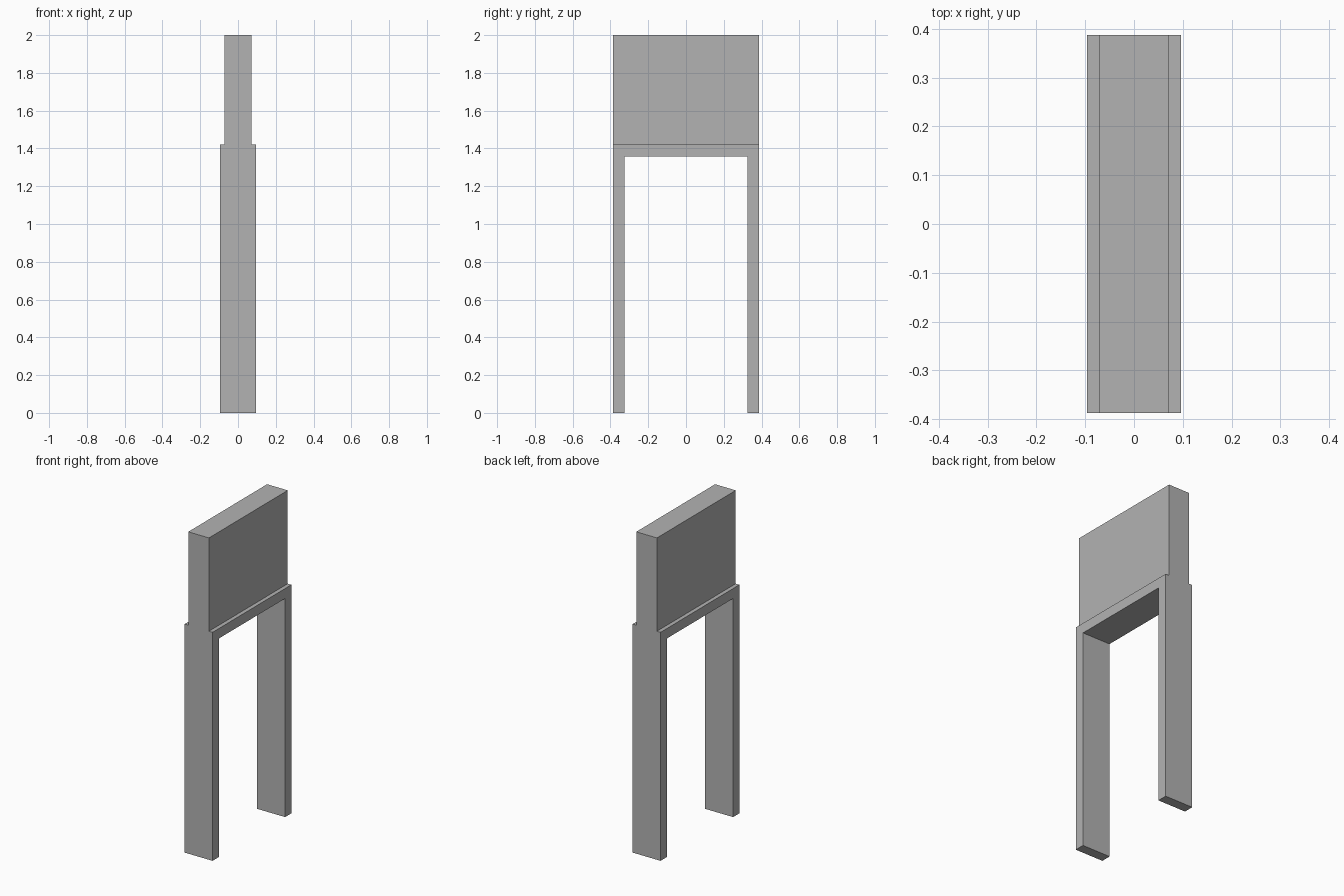
import bpy
import bmesh
from mathutils import Vector

old = bpy.data.objects.get("Cube")
if old:
    bpy.data.objects.remove(old, do_unlink=True)

HALF_DEPTH = 0.387    # shared by frame and panel, along y
FRAME_HALF = 0.096    # frame half width, along x
PANEL_HALF = 0.071    # panel half width, along x
BAR = 0.062           # thickness of legs and crossbar
SHOULDER = 1.42       # top of the frame
TOP = 2.0

grey = bpy.data.materials.new("plain_grey")
colour = (0.45, 0.45, 0.45, 1)
grey.use_nodes = True
grey.diffuse_color = colour
grey.node_tree.nodes["Principled BSDF"].inputs["Base Color"].default_value = colour


def extrude_profile(name, profile, half):
    """Extrude a closed (y, z) outline across x, centred on x = 0."""
    bm = bmesh.new()
    face = bm.faces.new([bm.verts.new((-half, y, z)) for y, z in profile])
    result = bmesh.ops.extrude_face_region(bm, geom=[face])
    moved = [v for v in result["geom"] if isinstance(v, bmesh.types.BMVert)]
    bmesh.ops.translate(bm, verts=moved, vec=Vector((2 * half, 0, 0)))
    bmesh.ops.recalc_face_normals(bm, faces=bm.faces)
    mesh = bpy.data.meshes.new(name)
    bm.to_mesh(mesh)
    bm.free()
    mesh.materials.append(grey)
    obj = bpy.data.objects.new(name, mesh)
    bpy.context.collection.objects.link(obj)
    return obj


# Two legs joined by a crossbar: half the outline, mirrored in y
inner = HALF_DEPTH - BAR
half_outline = [(inner, SHOULDER - BAR), (inner, 0),
                (HALF_DEPTH, 0), (HALF_DEPTH, SHOULDER)]
outline = half_outline + [(-y, z) for y, z in reversed(half_outline)]
extrude_profile("leg_frame", outline, FRAME_HALF)

# Upright panel standing on the crossbar
extrude_profile("back_panel", [(-HALF_DEPTH, SHOULDER), (HALF_DEPTH, SHOULDER),
                               (HALF_DEPTH, TOP), (-HALF_DEPTH, TOP)], PANEL_HALF)
